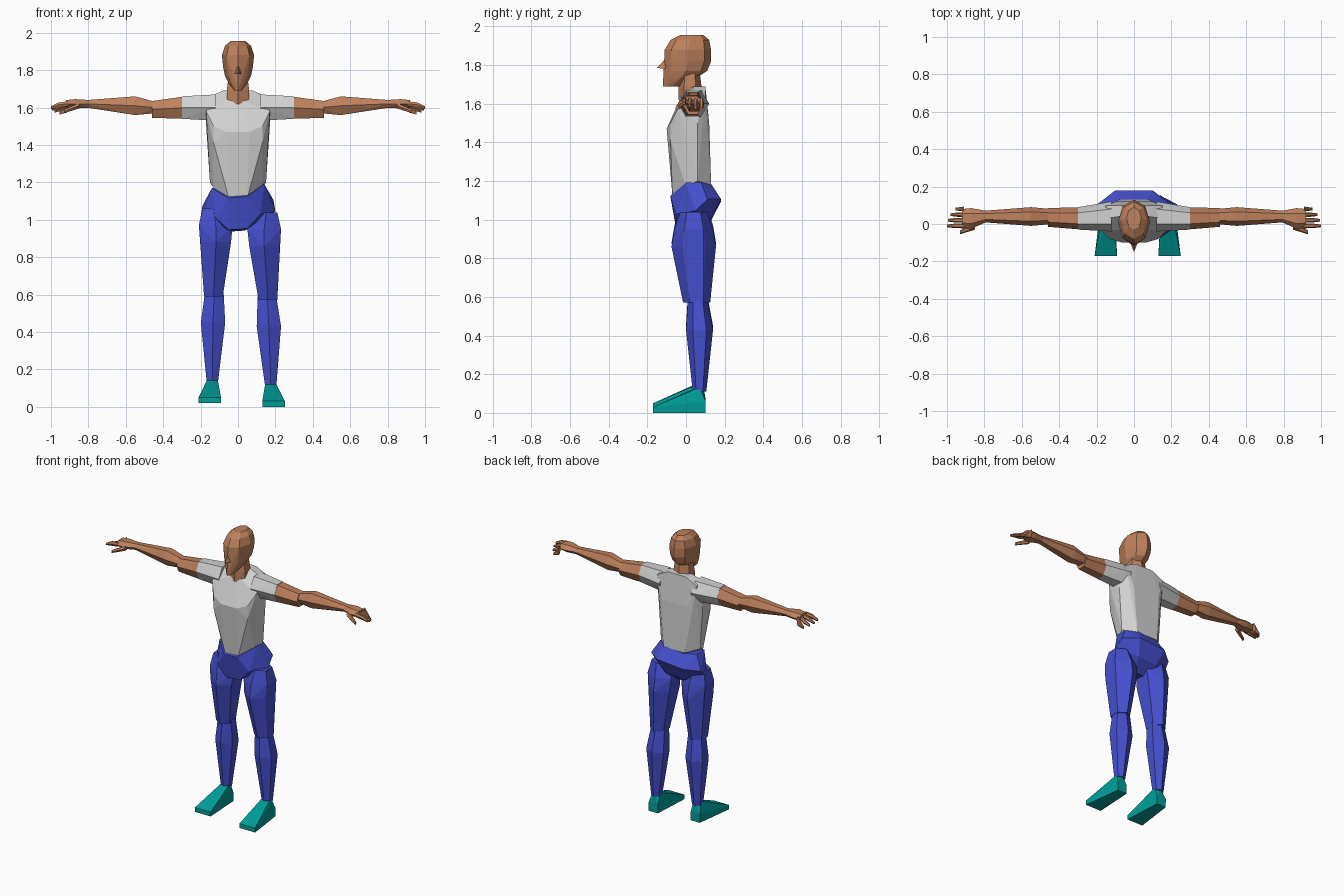
import bpy, bmesh, math
from mathutils import Vector

if "Cube" in bpy.data.objects:
    bpy.data.objects.remove(bpy.data.objects["Cube"])


def material(name, red, green, blue):
    mat = bpy.data.materials.new(name)
    mat.use_nodes = True
    mat.diffuse_color = (red, green, blue, 1)
    shader = mat.node_tree.nodes["Principled BSDF"]
    shader.inputs["Base Color"].default_value = mat.diffuse_color
    return mat


skin = material("skin", .52, .22, .11)
grey = material("light grey shirt", .64, .64, .64)
blue = material("blue trousers", .06, .08, .62)
teal = material("teal shoes", 0, .34, .32)


def hull(name, mat, points, place=Vector):
    """Faceted convex part wrapped around a few corner points."""
    bm = bmesh.new()
    for point in points:
        bm.verts.new(place(point))
    bmesh.ops.convex_hull(bm, input=bm.verts)
    inner = [vert for vert in bm.verts if not vert.link_faces]
    bmesh.ops.delete(bm, geom=inner, context='VERTS')
    bmesh.ops.recalc_face_normals(bm, faces=bm.faces)
    mesh = bpy.data.meshes.new(name)
    bm.to_mesh(mesh)
    bm.free()
    mesh.materials.append(mat)
    part = bpy.data.objects.new(name, mesh)
    bpy.context.collection.objects.link(part)


def rings(sections, sides=6, sideways=False):
    """Corners of polygonal sections (x, y, z, half depth, half breadth)."""
    points = []
    flat = math.cos(math.pi / sides) if sides % 4 else 1
    for x, y, z, depth, breadth in sections:
        for step in range(sides):
            angle = math.tau * step / sides
            out = breadth * math.sin(angle) / flat
            back = y + depth * math.cos(angle)
            points.append((x, back, z + out) if sideways else (x + out, back, z))
    return points


def both_sides(points):
    return [(side * x, y, z) for x, y, z in points for side in (-1, 1)]


# Placement of the left and right limbs
def right_arm(point):
    x, y, z = point
    return Vector((-x, y, z))


def right_leg(point):
    # This leg stands slightly higher and nearer the middle
    x, y, z = point
    return Vector((.04 - .02 * z - x, y, z + .02))


def tilted(point):
    x, y, z = point
    return Vector((x, y, z + .08 * x))


def arm_part(name, mat, sections):
    points = rings(sections, sideways=True)
    hull("left_" + name, mat, points)
    hull("right_" + name, mat, points, right_arm)


def leg_part(name, mat, points):
    hull("left_" + name, mat, points)
    hull("right_" + name, mat, points, right_leg)


# Head, from chin to crown
hull("head", skin, rings([
    (0, -.07, 1.69, .05, .02),
    (0, -.03, 1.73, .08, .05),
    (0, 0, 1.77, .11, .07),
    (0, .01, 1.82, .12, .08),
    (0, .01, 1.88, .12, .086),
    (0, .02, 1.93, .1, .07),
    (0, .03, 1.955, .06, .04)], sides=8))
hull("nose", skin, both_sides([(0, -.15, 1.785), (.02, -.1, 1.78), (0, -.1, 1.84)]))
hull("neck", skin, rings([
    (0, .02, 1.62, .06, .06),
    (0, .02, 1.69, .06, .06),
    (0, .02, 1.77, .05, .05)]))

# Shirt body, from collar to hem
hull("torso", grey, both_sides([
    (0, -.02, 1.65), (.08, .04, 1.69), (.07, .1, 1.69),
    (.15, .03, 1.66), (.15, .1, 1.65), (.17, -.04, 1.58),
    (.17, .06, 1.5), (.06, -.1, 1.47), (.13, -.08, 1.5), (.13, -.08, 1.41),
    (.1, .12, 1.5), (.05, -.07, 1.12), (.13, 0, 1.17),
    (.15, .06, 1.2), (.08, .13, 1.18)]))

# Hips, from waistband to crotch
hull("hips", blue, both_sides([
    (.05, -.08, 1.12), (.14, 0, 1.18), (.14, .08, 1.18), (.07, .13, 1.18),
    (.1, .18, 1.1), (.19, .11, 1.09), (.2, .05, 1.03),
    (.12, -.05, 1.02), (.07, .13, 1), (.05, -.05, .95), (.04, .05, .94)]), tilted)

# Legs
leg_part("thigh", blue, rings([
    (.15, .04, 1.04, .07, .06),
    (.14, .04, .95, .1, .09),
    (.14, .04, .86, .115, .08),
    (.16, .055, .57, .07, .05)]))
leg_part("lower_leg", blue, rings([
    (.155, .06, .59, .05, .05),
    (.165, .07, .43, .07, .065),
    (.175, .07, .11, .035, .03)]))

# Shoes: ankle ring above a wedge that widens to the toe
shoe = rings([(.175, .06, .12, .03, .03)])
for side in (-1, 1):
    heel, toe = .18 + .035 * side, .19 + .06 * side
    shoe += [(heel, .1, 0), (heel, .1, .06), (toe, -.17, 0), (toe, -.17, .03)]
leg_part("shoe", teal, shoe)

# Arms
arm_part("sleeve", grey, [(.12, .04, 1.6, .08, .07), (.3, .03, 1.6, .06, .06)])
arm_part("upper_arm", skin, [(.28, .03, 1.6, .06, .06), (.46, .035, 1.59, .05, .045)])
arm_part("forearm", skin, [
    (.44, .04, 1.6, .04, .03),
    (.55, .04, 1.61, .05, .05),
    (.81, .04, 1.62, .03, .02)])
arm_part("palm", skin, [
    (.79, .04, 1.62, .03, .02),
    (.87, .03, 1.62, .055, .025),
    (.92, .03, 1.62, .05, .02)])

# Fingers get shorter and droop more towards the little one
for i, name in enumerate(("index", "middle", "ring", "little")):
    y = .03 * i - .01
    reach = 1 - .005 * i * i
    droop = 1.6 - .01 * i
    arm_part(name + "_finger", skin, [
        (.91, y, 1.62, .013, .013),
        (reach - .04, y, droop + .015, .012, .012),
        (reach, y, droop, .007, .007)])
arm_part("thumb", skin, [(.85, -.01, 1.61, .02, .015), (.93, -.045, 1.58, .01, .01)])
